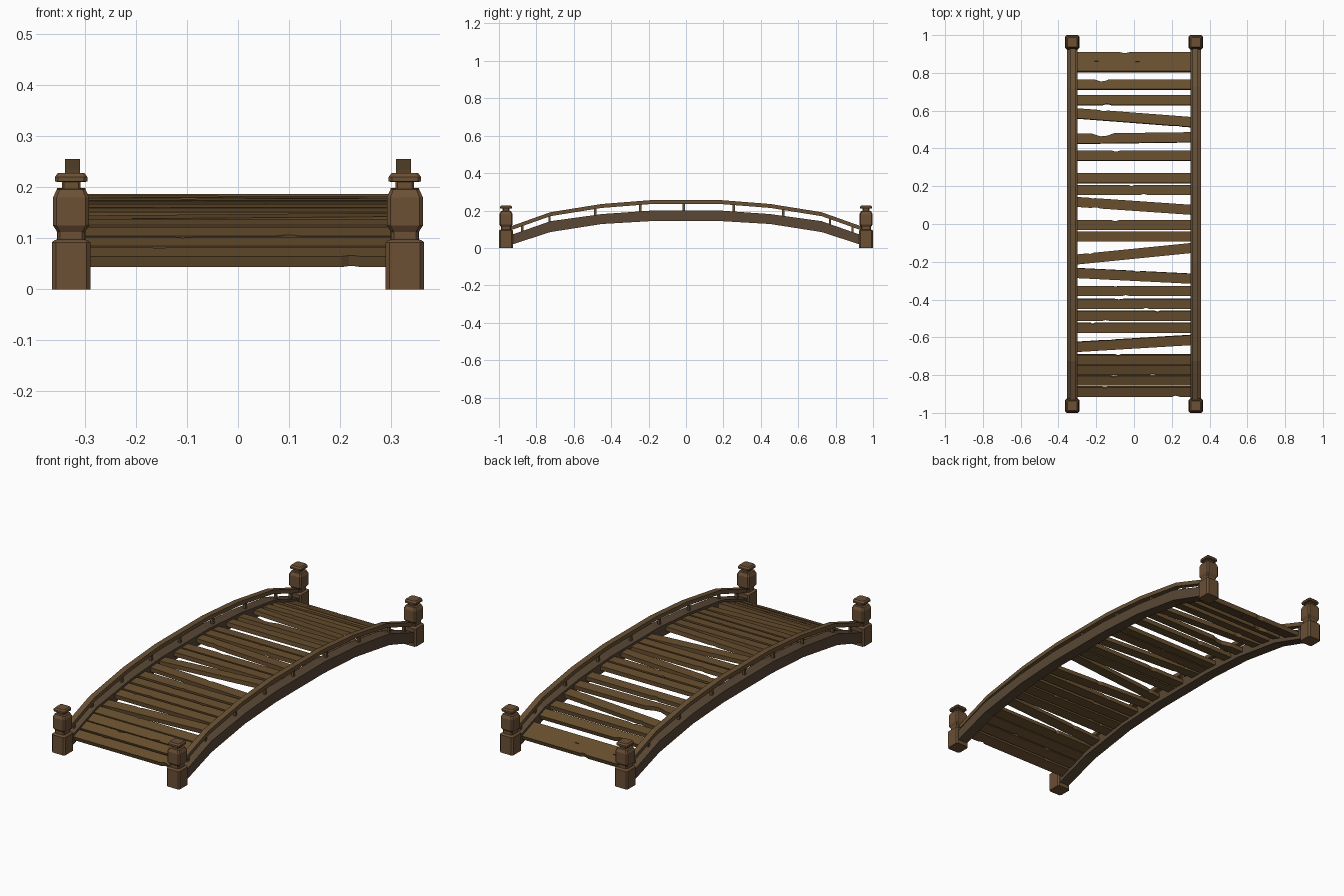
import bpy, bmesh, math, random
from mathutils import Matrix

random.seed(4)
cube = bpy.data.objects.get("Cube")
if cube:
    bpy.data.objects.remove(cube, do_unlink=True)


def material(name, rgb):
    m = bpy.data.materials.new(name)
    m.use_nodes = True
    m.diffuse_color = (*rgb, 1)
    m.node_tree.nodes["Principled BSDF"].inputs["Base Color"].default_value = (*rgb, 1)
    return m


PLANK = material("plank wood", (0.138, 0.078, 0.028))
POST = material("post wood", (0.147, 0.080, 0.036))
BEAM = material("beam wood", (0.100, 0.064, 0.036))
RAIL = material("rail wood", (0.140, 0.082, 0.035))


def finish(bm, name, mat, matrix=None):
    bmesh.ops.recalc_face_normals(bm, faces=bm.faces)
    mesh = bpy.data.meshes.new(name)
    bm.to_mesh(mesh)
    bm.free()
    mesh.materials.append(mat)
    ob = bpy.data.objects.new(name, mesh)
    if matrix:
        ob.matrix_world = matrix
    bpy.context.collection.objects.link(ob)
    return ob


def loft(rings):
    """Skin a list of equal rings of points, with capped ends."""
    bm = bmesh.new()
    vs = [[bm.verts.new(p) for p in ring] for ring in rings]
    n = len(vs[0])
    for a, b in zip(vs, vs[1:]):
        for i in range(n):
            j = (i + 1) % n
            bm.faces.new((a[i], a[j], b[j], b[i]))
    bm.faces.new(vs[0])
    bm.faces.new(vs[-1])
    return bm


def arch(half):
    """Mirror half of an arch (distance, bottom, top) over the middle."""
    return [(-y, b, t) for y, b, t in half] + [(y, b, t) for y, b, t in reversed(half)]


def height(path, y, k):
    """Height along an arch, k = 1 for the underside and 2 for the top."""
    for p, q in zip(path, path[1:]):
        if p[0] <= y <= q[0]:
            return p[k] + (q[k] - p[k]) * (y - p[0]) / (q[0] - p[0])
    return path[0][k]


beam_path = arch([(.95, .012, .064), (.725, .085, .143), (.45, .128, .181), (.195, .143, .199)])
rail_path = arch([(.95, .09, .111), (.725, .17, .191), (.45, .214, .235), (.195, .234, .255)])
SIDE = .327


def bar(name, path, x, w, mat):
    finish(loft([[(x - w, y, b), (x + w, y, b), (x + w, y, t), (x - w, y, t)]
                 for y, b, t in path]), name, mat)


# Corner posts: chamfered square sections at (height, half width)
post_profile = [(0, .0375), (.092, .0375), (.096, .033), (.098, .027), (.112, .027),
                (.125, .0355), (.18, .0355), (.196, .028), (.197, .018), (.21, .018),
                (.211, .032), (.22, .032), (.228, .026)]


def section(z, h):
    c = h * .8
    return [(-c, -h, z), (c, -h, z), (h, -c, z), (h, c, z),
            (c, h, z), (-c, h, z), (-h, c, z), (-h, -c, z)]


for sx, side in ((-1, "right"), (1, "left")):
    for sy, end in ((-1, "front"), (1, "back")):
        finish(loft([section(z, h) for z, h in post_profile]), f"{end}_{side}_post", POST,
               Matrix.Translation((sx * SIDE, sy * .9625, 0)))

    # Arched side beam and handrail
    bar(f"{side}_beam", beam_path, sx * SIDE, .028, BEAM)
    bar(f"{side}_rail", rail_path, sx * (SIDE - .003), .0148, RAIL)

    # Balusters between beam and rail
    for y in (-.875, -.73, -.485, -.245, -.012, .255, .52, .77, .89):
        lo, hi = height(beam_path, y, 2) - .01, height(rail_path, y, 1) + .008
        bm = bmesh.new()
        bmesh.ops.create_cube(bm, size=1, matrix=Matrix.Diagonal((.013, .012, hi - lo, 1)))
        finish(bm, f"{side}_baluster", RAIL,
               Matrix.Translation((sx * (SIDE - .003), y, (lo + hi) / 2)))


# Deck planks: uneven boards with chipped edges
def plank(yl, yr, chips):
    half, w, thick = .305, .0265, .022
    y = (yl + yr) / 2
    z = height(beam_path, y, 2) - .012
    d = .02
    pitch = math.atan2(height(beam_path, y + d, 2) - height(beam_path, y - d, 2), 2 * d)

    def edge(s):
        pts = [(-half, s * w)]
        for x, side, size, depth in sorted(chips):
            if side == s:
                pts += [(x - size, s * w), (x - size * .2, s * (w - depth)),
                        (x + size * .4, s * (w - depth * .8)), (x + size, s * w)]
        return pts + [(half, s * w)]

    outline = edge(-1) + edge(1)[::-1]
    bm = loft([[(px, py, h) for px, py in outline] for h in (-thick, 0)])
    turn = Matrix.Rotation(math.atan2(yr - yl, 2 * half), 4, "Z")
    tilt = Matrix.Rotation(pitch, 4, "X")
    finish(bm, "deck_plank", PLANK, Matrix.Translation((0, y, z)) @ tilt @ turn)


straight = [.885, .835, .741, .657, .362, .243, .18, -.005, -.067, -.355, -.423,
            -.487, -.55, -.72, -.775, -.83, -.89]
skewed = [(.587, .54), (.452, .46), (.117, .075), (-.188, -.127), (-.26, -.29), (-.652, -.615)]
big_chips = {.741: (-.17, 1, .04, .012), .452: (-.165, 1, .06, .016)}

for yl, yr in [(y, y) for y in straight] + skewed:
    if yl in big_chips:
        chips = [big_chips[yl]]
    else:
        chips = [(random.uniform(-.25, .25), s, random.uniform(.01, .025),
                  random.uniform(.003, .007)) for s in (-1, 1) if random.random() < .6]
    plank(yl, yr, chips)
